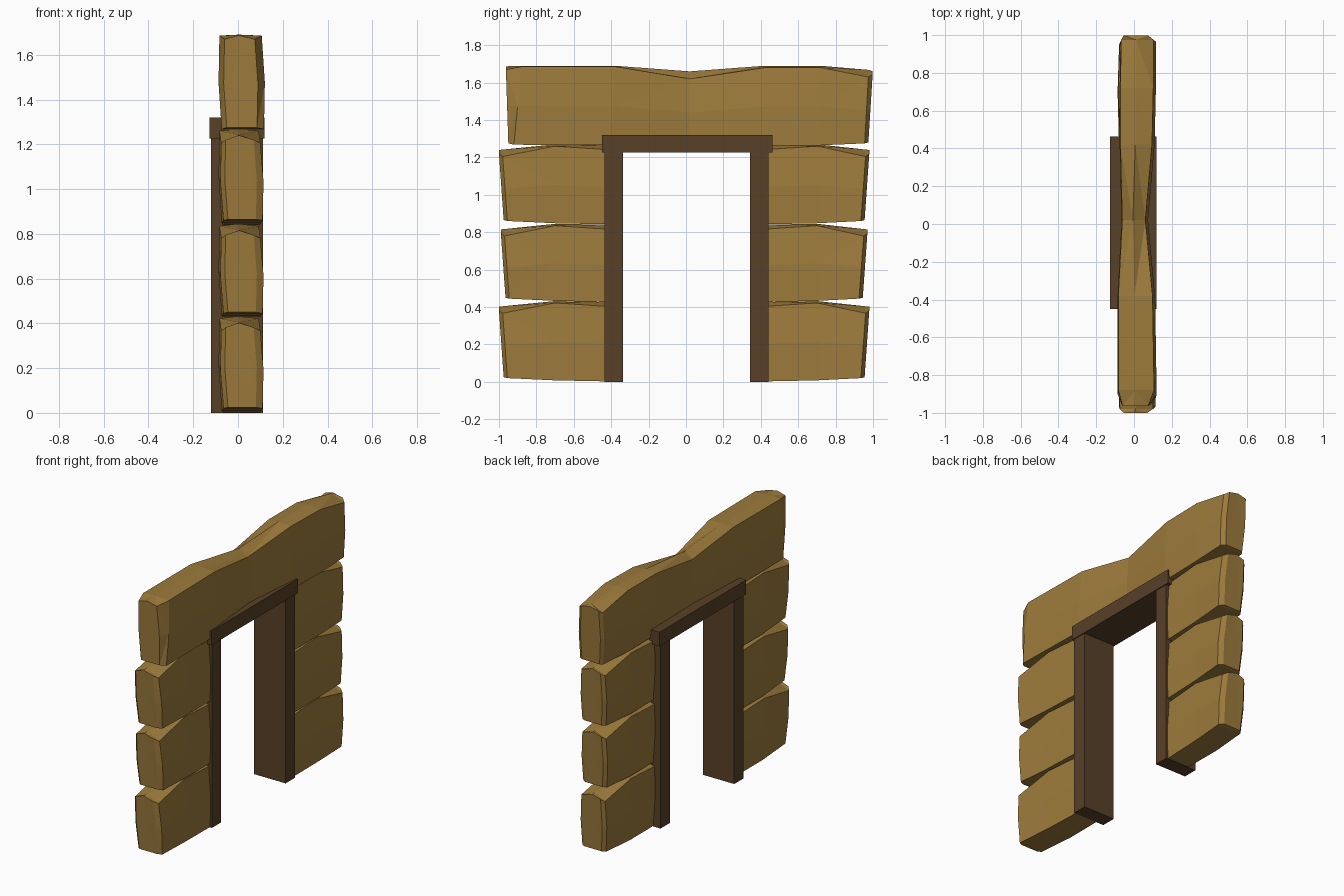
import bpy, bmesh

if "Cube" in bpy.data.objects:
    bpy.data.objects.remove(bpy.data.objects["Cube"])


def material(name, rgb):
    m = bpy.data.materials.new(name)
    m.diffuse_color = (*rgb, 1)
    m.use_nodes = True
    m.node_tree.nodes["Principled BSDF"].inputs["Base Color"].default_value = m.diffuse_color
    return m


STONE = material("tan stone", (0.34, 0.20, 0.045))
WOOD = material("dark wood", (0.098, 0.052, 0.021))


def finish(bm, name, mat):
    bmesh.ops.recalc_face_normals(bm, faces=bm.faces[:])
    me = bpy.data.meshes.new(name)
    bm.to_mesh(me)
    bm.free()
    me.materials.append(mat)
    ob = bpy.data.objects.new(name, me)
    bpy.context.collection.objects.link(ob)


def box(name, x0, x1, y0, y1, z0, z1):
    bm = bmesh.new()
    bmesh.ops.create_cube(bm, size=1)
    for v in bm.verts:
        v.co.x = x0 + (v.co.x + 0.5) * (x1 - x0)
        v.co.y = y0 + (v.co.y + 0.5) * (y1 - y0)
        v.co.z = z0 + (v.co.z + 0.5) * (z1 - z0)
    finish(bm, name, WOOD)


def stone(name, stations):
    """Loft of seven-sided sections; each is
    y at top, y at bottom, back x, front x, bottom z, shoulder z, ridge z."""
    bm = bmesh.new()
    rings = []
    for yt, yb, x0, x1, zb, zs, zr in stations:
        zm, ym = (zb + zs) / 2, (yt + yb) / 2
        pts = [(x0 + 0.01, yb, zb), (x1, yb, zb), (x1 + 0.004, ym, zm),
               (x1 - 0.01, yt, zs), ((x0 + x1) / 2 - 0.01, yt, zr),
               (x0, yt, zs), (x0 - 0.004, ym, zm)]
        rings.append([bm.verts.new(p) for p in pts])
    for a, b in zip(rings, rings[1:]):
        for i in range(7):
            j = (i + 1) % 7
            bm.faces.new((a[i], a[j], b[j], b[i]))
    bm.faces.new(rings[0])
    bm.faces.new(rings[-1])
    bmesh.ops.triangulate(bm, faces=bm.faces[:])
    finish(bm, name, STONE)


# Three courses of side stones
for side, label, reach in ((-1, "left", 1.0), (1, "right", 0.98)):
    for row, (zb, zt) in enumerate(((0.0, 0.432), (0.425, 0.845), (0.84, 1.27))):
        r = reach - (0.01 if row == 1 else 0)
        stone(f"{label}_stone_{row + 1}", [
            (side * r, side * (r - 0.025), -0.055, 0.08, zb + 0.025, zt - 0.05, zt - 0.03),
            (side * (r - 0.02), side * (r - 0.045), -0.075, 0.11, zb + 0.02, zt - 0.065, zt - 0.028),
            (side * 0.70, side * 0.70, -0.083, 0.103, zb + 0.008, zt - 0.01, zt),
            (side * 0.40, side * 0.40, -0.075, 0.098, zb + 0.002, zt - 0.03, zt - 0.005)])

# Long top stone with a pinched dip over the doorway
stone("top_stone", [
    (-0.963, -0.95, -0.06, 0.085, 1.275, 1.67, 1.687),
    (-0.88, -0.92, -0.083, 0.116, 1.268, 1.685, 1.69),
    (-0.38, -0.40, -0.083, 0.108, 1.265, 1.686, 1.69),
    (0.02, 0.02, -0.062, 0.07, 1.26, 1.62, 1.66),
    (0.42, 0.42, -0.072, 0.105, 1.265, 1.68, 1.69),
    (0.72, 0.72, -0.072, 0.112, 1.265, 1.68, 1.69),
    (0.975, 0.955, -0.068, 0.112, 1.275, 1.63, 1.668),
    (0.998, 0.975, -0.055, 0.085, 1.28, 1.645, 1.66)])

# Wooden door frame
box("left_post", -0.12, 0.112, -0.435, -0.337, 0, 1.23)
box("right_post", -0.12, 0.112, 0.342, 0.44, 0, 1.23)
box("lintel", -0.128, 0.118, -0.45, 0.462, 1.225, 1.32)
